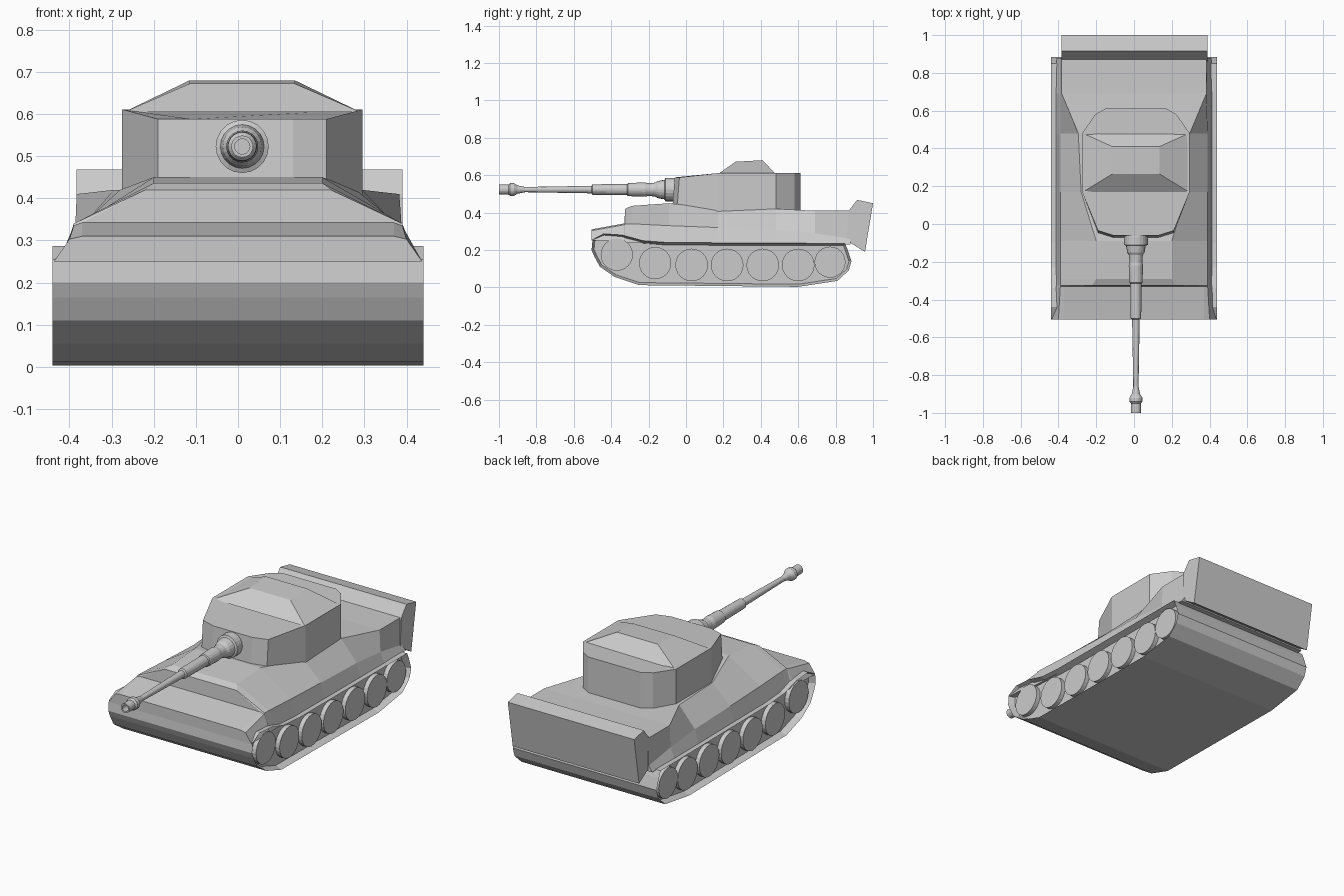
import bpy, bmesh
from math import cos, sin, pi

if "Cube" in bpy.data.objects:
    bpy.data.objects.remove(bpy.data.objects["Cube"])


def finish(bm, name):
    bmesh.ops.recalc_face_normals(bm, faces=bm.faces)
    me = bpy.data.meshes.new(name)
    bm.to_mesh(me)
    bm.free()
    ob = bpy.data.objects.new(name, me)
    bpy.context.collection.objects.link(ob)
    return ob


def loft(rings, caps=True):
    """Skin a list of equal-length closed rings of points."""
    bm = bmesh.new()
    vs = [[bm.verts.new(p) for p in r] for r in rings]
    n = len(rings[0])
    for a, b in zip(vs, vs[1:]):
        for i in range(n):
            j = (i + 1) % n
            bm.faces.new((a[i], a[j], b[j], b[i]))
    if caps:
        bm.faces.new(vs[0])
        bm.faces.new(vs[-1])
    bmesh.ops.recalc_face_normals(bm, faces=bm.faces)
    return bm


def prism(profile, x0, x1):
    return loft([[(x, y, z) for y, z in profile] for x in (x0, x1)])


# Track body: full-width slab with recessed sides
track = [(-.505, .20), (-.49, .165), (-.46, .11), (-.38, .055), (-.25, .012),
         (.60, .003), (.81, .035), (.87, .09), (.885, .14), (.865, .20),
         (.85, .235), (-.10, .24), (-.23, .25), (-.34, .28), (-.44, .287),
         (-.50, .255)]
bm = prism(track, -.44, .44)
sides = [f for f in bm.faces if len(f.verts) == len(track)]
r = bmesh.ops.inset_individual(bm, faces=sides, thickness=.014)
for f in sides:
    d = -.035 if f.calc_center_median().x > 0 else .035
    bmesh.ops.translate(bm, verts=f.verts, vec=(d, 0, 0))
finish(bm, "track_body")

# Road wheels
wheels = [(-.37, .175, .086), (-.165, .13, .086), (.03, .12, .087),
          (.22, .12, .087), (.41, .12, .087), (.60, .12, .087),
          (.77, .135, .083)]
for side in (-1, 1):
    for y, z, rad in wheels:
        rings = [[(side * x, y + rad * cos(2 * pi * i / 24),
                   z + rad * sin(2 * pi * i / 24)) for i in range(24)]
                 for x in (.39, .43)]
        finish(loft(rings), "road_wheel")

# Upper hull: mirrored cross-sections (lower, fender, deck edge) along y
sections = [
    (-.505, (.437, .25), (.40, .303), (.37, .31)),
    (-.33, (.425, .25), (.39, .335), (.37, .342)),
    (-.325, (.42, .24), (.39, .34), (.22, .42)),
    (-.29, (.418, .24), (.39, .34), (.20, .436)),
    (-.09, (.415, .23), (.39, .33), (.20, .45)),
    (.17, (.415, .23), (.39, .32), (.28, .42)),
    (.48, (.415, .23), (.39, .31), (.295, .42)),
    (.69, (.415, .23), (.388, .29), (.383, .41)),
    (.88, (.41, .23), (.388, .26), (.383, .41)),
]
rings = []
for y, *half in sections:
    rings.append([(x, y, z) for x, z in half] +
                 [(-x, y, z) for x, z in reversed(half)])
finish(loft(rings), "upper_hull")

# Rear plate block
finish(prism([(.86, .25), (.87, .41), (.915, .468), (1.0, .45), (.957, .19)],
             -.383, .39), "rear_block")

# Turret: plan outline extruded, front roof edge slightly lower
CX = .01
half_plan = [(.12, -.075), (.20, -.05), (.285, .17), (.285, .48), (.215, .58),
             (.16, .612)]
plan = half_plan + [(-x, y) for x, y in reversed(half_plan)]
rings = [[(CX + x, y, .40) for x, y in plan],
         [(CX + x, y + (.015 if y < 0 else 0), .588 if y < 0 else .611)
          for x, y in plan]]
finish(loft(rings), "turret")

# Raised roof
def rect(w, y0, y1, z0, z1):
    return [(CX - w, y0, z0), (CX + w, y0, z0), (CX + w, y1, z1), (CX - w, y1, z1)]


finish(loft([rect(.28, .17, .48, .605, .605),
             rect(.125, .265, .41, .672, .68)]), "turret_roof")

# Gun: turned profile (y, radius), hollow at the muzzle
gun = [(-.04, .06), (-.07, .063), (-.11, .063), (-.115, .052), (-.15, .046),
       (-.165, .037), (-.20, .034), (-.22, .038), (-.31, .035), (-.315, .030),
       (-.50, .028), (-.505, .020), (-.86, .014), (-.90, .022), (-.92, .034),
       (-.94, .034), (-.95, .026), (-1.0, .026), (-1.0, .018), (-.95, .018)]
rings = [[(CX + rad * cos(2 * pi * i / 20), y,
           .523 + rad * sin(2 * pi * i / 20)) for i in range(20)]
         for y, rad in gun]
finish(loft(rings), "gun_barrel")
